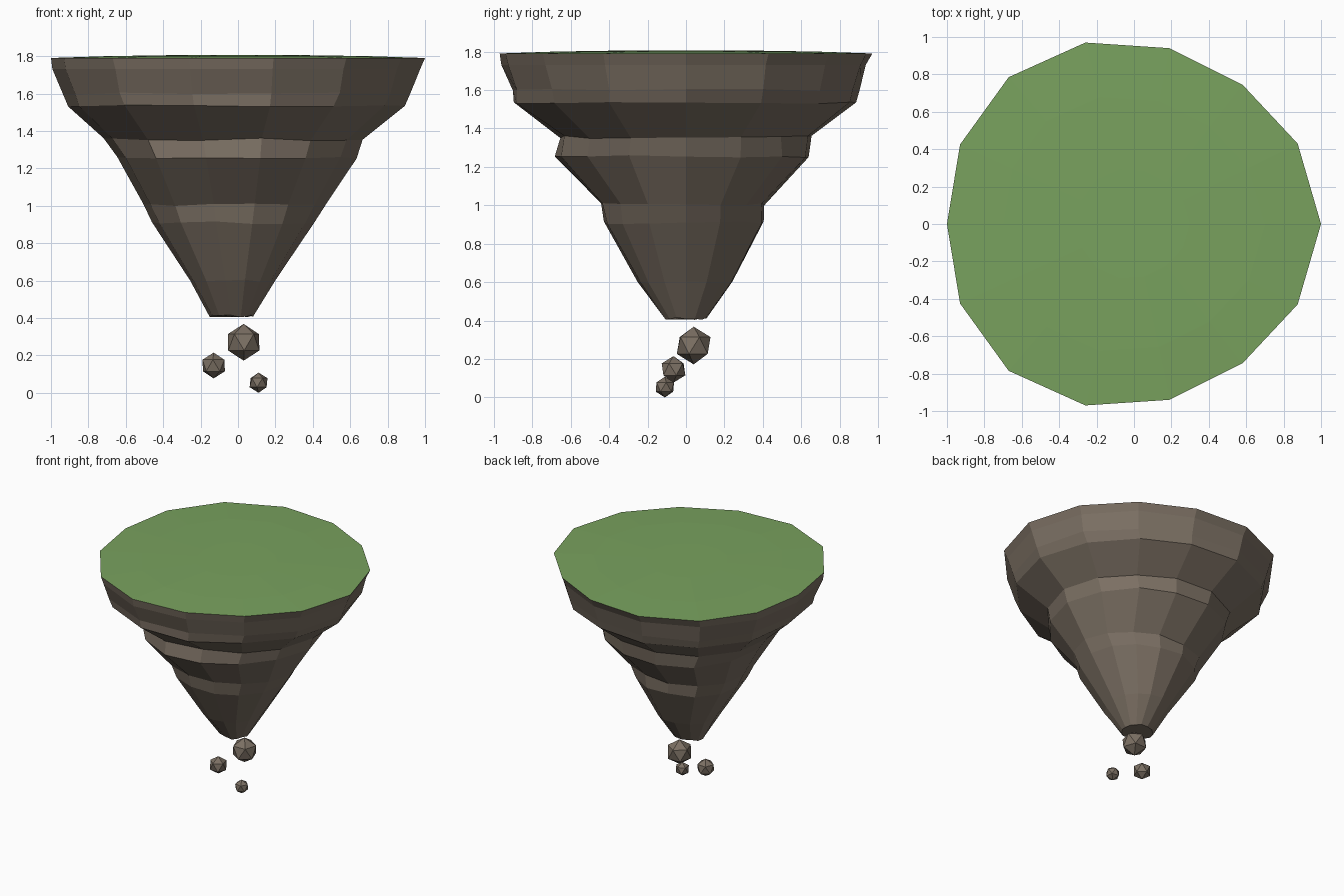
import bpy, bmesh, math, random
from mathutils import Vector, Matrix

if "Cube" in bpy.data.objects:
    bpy.data.objects.remove(bpy.data.objects["Cube"])

random.seed(4)


def material(name, rgb):
    m = bpy.data.materials.new(name)
    m.diffuse_color = (*rgb, 1)
    m.use_nodes = True
    m.node_tree.nodes["Principled BSDF"].inputs["Base Color"].default_value = m.diffuse_color
    return m


rock = material("brown rock", (0.20, 0.162, 0.126))
grass = material("grass green", (0.19, 0.36, 0.112))


def finish(bm, name, mat):
    bmesh.ops.recalc_face_normals(bm, faces=bm.faces)
    me = bpy.data.meshes.new(name)
    bm.to_mesh(me)
    bm.free()
    me.materials.append(mat)
    ob = bpy.data.objects.new(name, me)
    bpy.context.collection.objects.link(ob)


# Rim outline: 14 corners, mirrored front to back
half = [(1, 0), (.875, .43), (.58, .745), (.19, .94), (-.26, .97),
        (-.67, .785), (-.93, .425), (-1, 0)]
outline = half + [(x, -y) for x, y in reversed(half[1:-1])]


def bridge(bm, a, b):
    n = len(a)
    for i in range(n):
        bm.faces.new((a[i], a[(i + 1) % n], b[(i + 1) % n], b[i]))


# Rock strata: height, reach to left, right, front, back
strata = [(1.79, 1, 1, .97, .97),
          (1.73, .985, .98, .96, .945),
          (1.60, .935, .93, .90, .90),
          (1.535, .91, .89, .90, .89),
          (1.355, .72, .67, .655, .65),
          (1.255, .65, .63, .675, .645),
          (1.005, .50, .465, .445, .41),
          (.91, .455, .405, .425, .40),
          (.60, .255, .20, .25, .24),
          (.41, .15, .08, .11, .105)]
bm = bmesh.new()
rings = []
for k, (z, left, right, front, back) in enumerate(strata):
    ring = []
    for x, y in outline:
        j = 1 + (random.uniform(-.012, .012) if k else 0)
        dz = random.uniform(-.007, .007) if k > 1 else 0
        ring.append(bm.verts.new((x * (right if x > 0 else left) * j,
                                  y / .97 * (back if y > 0 else front) * j,
                                  z + dz)))
    rings.append(ring)
for a, b in zip(rings, rings[1:]):
    bridge(bm, a, b)
bm.faces.new(rings[-1])
finish(bm, "island_rock", rock)

# Grass top: very shallow dome on the rim
bm = bmesh.new()
rings = [[bm.verts.new((x * s, y * s, z)) for x, y in outline]
         for s, z in ((1, 1.79), (.7, 1.8), (.3, 1.806))]
for a, b in zip(rings, rings[1:]):
    bridge(bm, a, b)
bm.faces.new(rings[-1])
finish(bm, "grass_top", grass)

# Loose floating stones
for name, pos, r, turn in (("large_stone", (.03, .04, .27), .098, 20),
                           ("medium_stone", (-.13, -.065, .146), .069, 50),
                           ("small_stone", (.11, -.11, .054), .054, 80)):
    bm = bmesh.new()
    bmesh.ops.create_icosphere(
        bm, subdivisions=1, radius=r,
        matrix=Matrix.Translation(Vector(pos)) @ Matrix.Rotation(math.radians(turn), 4, 'Z'))
    finish(bm, name, rock)
